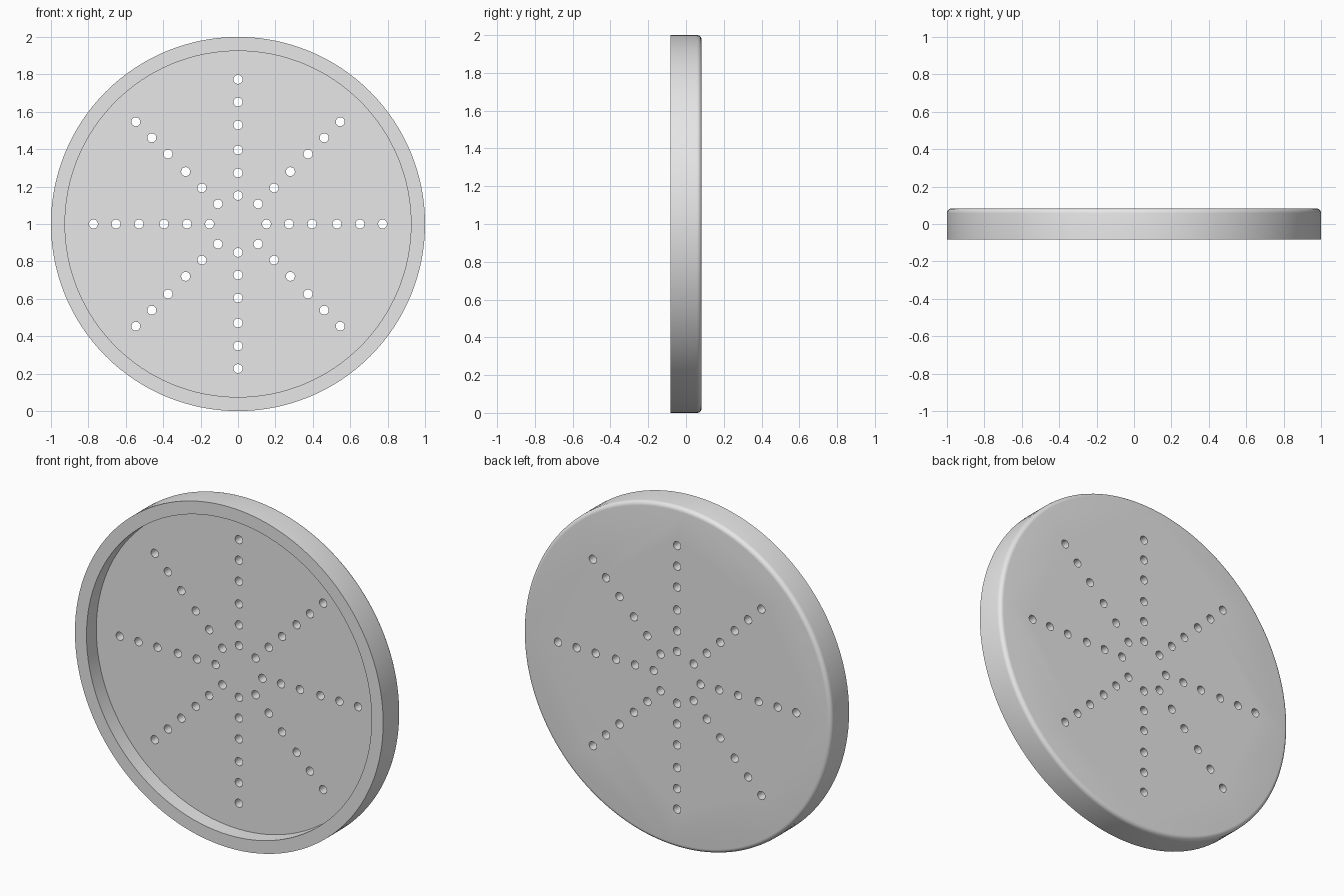
import bpy
import bmesh
from math import cos, sin, pi, radians
from mathutils import Matrix, Vector

SEGMENTS = 128
HALF = 0.083           # half thickness of the dish
FLOOR = 0.008          # y of the recessed floor
INNER = 0.925          # recess radius
FILLET = 0.025         # rounded back edge
HOLE_RADIUS = 0.024
HOLE_STEPS = (0.152, 0.273, 0.396, 0.529, 0.652, 0.773)

cube = bpy.data.objects.get("Cube")
if cube:
    bpy.data.objects.remove(cube, do_unlink=True)

grey = bpy.data.materials.new("light_grey")
grey.use_nodes = True
colour = (0.8, 0.8, 0.8, 1)
grey.diffuse_color = colour
grey.node_tree.nodes["Principled BSDF"].inputs["Base Color"].default_value = colour


def make_object(name, bm):
    bmesh.ops.recalc_face_normals(bm, faces=bm.faces)
    mesh = bpy.data.meshes.new(name)
    bm.to_mesh(mesh)
    bm.free()
    mesh.materials.append(grey)
    obj = bpy.data.objects.new(name, mesh)
    bpy.context.collection.objects.link(obj)
    return obj


def lathe(bm, profile):
    """Stack rings of (radius, y) around the y axis and cap both ends."""
    rings = []
    for r, y in profile:
        rings.append([bm.verts.new((r * cos(2 * pi * i / SEGMENTS), y,
                                    1 + r * sin(2 * pi * i / SEGMENTS)))
                      for i in range(SEGMENTS)])
    for a, b in zip(rings, rings[1:]):
        for i in range(SEGMENTS):
            j = (i + 1) % SEGMENTS
            bm.faces.new((a[i], a[j], b[j], b[i]))
    bm.faces.new(rings[0])
    bm.faces.new(rings[-1])


# Dish: recessed floor, flat front rim, outer wall, rounded back edge
profile = [(INNER, FLOOR), (INNER, -HALF), (1, -HALF)]
for k in range(7):
    t = k / 6 * pi / 2
    profile.append((1 - FILLET + FILLET * cos(t), HALF - FILLET + FILLET * sin(t)))
bm = bmesh.new()
lathe(bm, profile)
dish = make_object("perforated_dish", bm)

# Hole cutters: eight spokes of six holes
bm = bmesh.new()
for spoke in range(8):
    angle = spoke * pi / 4
    for r in HOLE_STEPS:
        place = Matrix.Translation(Vector((r * cos(angle), 0, 1 + r * sin(angle))))
        bmesh.ops.create_cone(bm, cap_ends=True, segments=24, radius1=HOLE_RADIUS,
                              radius2=HOLE_RADIUS, depth=0.5,
                              matrix=place @ Matrix.Rotation(pi / 2, 4, 'X'))
cutter = make_object("hole_cutter", bm)
cutter.hide_render = True

# Drill the holes, then drop the cutter
drill = dish.modifiers.new("drill_holes", 'BOOLEAN')
drill.operation = 'DIFFERENCE'
drill.solver = 'EXACT'
drill.object = cutter
for obj in bpy.context.selected_objects:
    obj.select_set(False)
dish.select_set(True)
bpy.context.view_layer.objects.active = dish
bpy.ops.object.modifier_apply(modifier=drill.name)
bpy.data.objects.remove(cutter, do_unlink=True)
bpy.ops.object.shade_smooth_by_angle(angle=radians(30))
